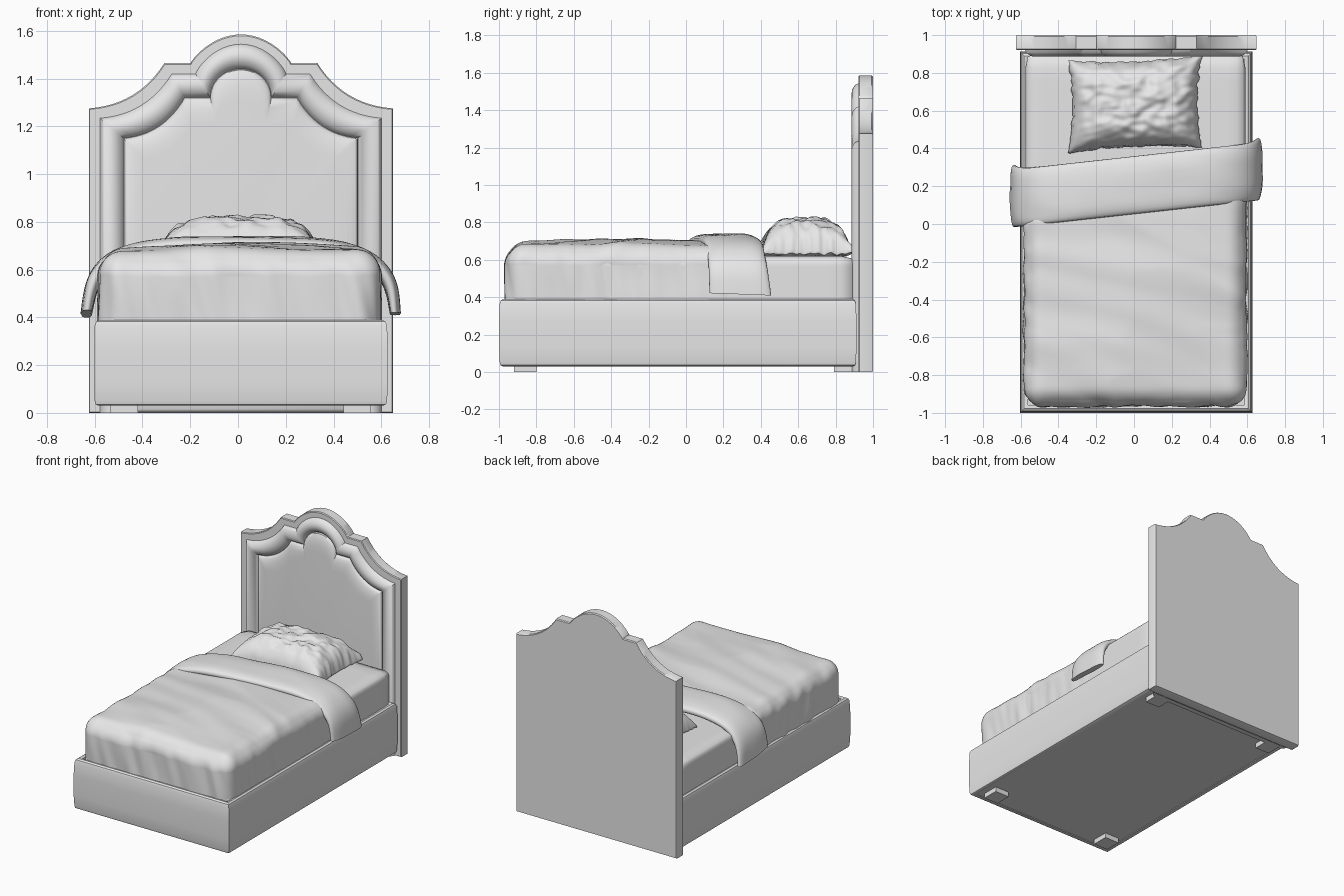
import bpy, bmesh
from math import sin, cos, pi
from mathutils import Vector, noise

CX = 0.012  # middle of the bed across x

old = bpy.data.objects.get("Cube")
if old:
    bpy.data.objects.remove(old, do_unlink=True)

grey = bpy.data.materials.new("light_grey")
grey.use_nodes = True
grey.diffuse_color = (0.8, 0.8, 0.8, 1)
grey.node_tree.nodes["Principled BSDF"].inputs["Base Color"].default_value = (0.8, 0.8, 0.8, 1)


def finish(name, bm, angle=0.6):
    bmesh.ops.recalc_face_normals(bm, faces=bm.faces)
    mesh = bpy.data.meshes.new(name)
    bm.to_mesh(mesh)
    bm.free()
    mesh.materials.append(grey)
    ob = bpy.data.objects.new(name, mesh)
    bpy.context.collection.objects.link(ob)
    bpy.ops.object.select_all(action='DESELECT')
    ob.select_set(True)
    bpy.context.view_layer.objects.active = ob
    bpy.ops.object.shade_smooth_by_angle(angle=angle)
    return ob


def loft(name, rings, first=True, last=True, wrap=False, angle=0.6):
    """Skin a row of closed rings, with optional end caps."""
    bm = bmesh.new()
    loops = [[bm.verts.new(p) for p in ring] for ring in rings]
    pairs = list(zip(loops, loops[1:]))
    if wrap:
        pairs.append((loops[-1], loops[0]))
    for a, b in pairs:
        for i in range(len(a)):
            j = (i + 1) % len(a)
            bm.faces.new((a[i], a[j], b[j], b[i]))
    if first and not wrap:
        bm.faces.new(loops[0])
    if last and not wrap:
        bm.faces.new(loops[-1])
    return finish(name, bm, angle)


def rect(x0, x1, y0, y1, z):
    return [(x0, y0, z), (x1, y0, z), (x1, y1, z), (x0, y1, z)]


def box(name, x0, x1, y0, y1, z0, z1):
    return loft(name, [rect(x0, x1, y0, y1, z0), rect(x0, x1, y0, y1, z1)])


def soft(name, cuts, place):
    """Dense cube whose unit coordinates are moved by a placing function."""
    bm = bmesh.new()
    bmesh.ops.create_cube(bm, size=2)
    bmesh.ops.subdivide_edges(bm, edges=bm.edges[:], cuts=cuts, use_grid_fill=True)
    for v in bm.verts:
        v.co = place(v.co.copy())
    return finish(name, bm, 1.0)


def rounded(u, lo, hi, r):
    """Point and normal on a box that is rounded except at its base."""
    p = Vector([l + (h - l) * (c + 1) / 2 for l, h, c in zip(lo, hi, u)])
    q = Vector([min(max(c, l + r), h - r) for c, l, h in zip(p, lo, hi)])
    if p.z < hi[2] - r:
        q.z = p.z
    d = p - q
    if d.length < 1e-6 or u.z < -0.999:
        return p if d.length < 1e-6 else q + d.normalized() * min(r, max(map(abs, d))), Vector()
    return q + d.normalized() * r, d.normalized()


# ---- headboard ----
def arch(w, zs, a, b, zt, top, k, n=12):
    """Stepped arch outline: side, sweeping shoulder, ledge and dome."""
    half = [(w, 0.0)]
    cx, cz = a + 0.35 * (w - a), zs + 0.08 * (zt - zs)
    for i in range(n + 1):
        t = i / n
        half.append(((1 - t) ** 2 * w + 2 * t * (1 - t) * cx + t * t * a,
                     (1 - t) ** 2 * zs + 2 * t * (1 - t) * cz + t * t * zt))
    for i in range(n + 1):
        t = pi / 2 * i / n
        half.append((b * cos(t), zt + (top - zt) * sin(t) ** k))
    half[-1] = (0, top)
    return half + [(-x, z) for x, z in half[-2::-1]]


def ring(outline, y, s=1.0, mid=0.6):
    return [(CX + x * s, y, mid + (z - mid) * s) for x, z in outline]


edge = arch(0.637, 1.275, 0.32, 0.21, 1.465, 1.585, 1.7)
outer = arch(0.59, 1.235, 0.29, 0.19, 1.42, 1.545, 1.6)
inner = arch(0.49, 1.15, 0.235, 0.128, 1.32, 1.44, 1.0)

loft("headboard", [ring(edge, y, s) for y, s in
                   ((0.922, 0.994), (0.927, 1), (0.993, 1), (1.0, 0.994))])

bands = []
for i in range(13):
    t = i / 12
    mix = [(a[0] + (b[0] - a[0]) * t, a[1] + (b[1] - a[1]) * t) for a, b in zip(outer, inner)]
    bands.append(ring(mix, 0.924 - 0.038 * max(sin(pi * t), 0) ** 0.6))
loft("headboard_moulding", bands, False, False, angle=0.8)

loft("headboard_padded_panel", [ring(inner, y, s) for y, s in
     ((0.924, 1), (0.911, 0.995), (0.903, 0.975), (0.896, 0.94), (0.892, 0.9), (0.89, 0.85))],
     first=False, angle=0.8)

# ---- base ----
profile = [(0.02, 0.03), (0.008, 0.036), (0.004, 0.05), (0, 0.13), (0, 0.27), (0.004, 0.365),
           (0.01, 0.382), (0.022, 0.39), (0.042, 0.385), (0.042, 0.03)]
loft("padded_side_rails", [rect(CX - 0.616 + d, CX + 0.616 - d, -1 + d, 0.912 - d, z)
                           for d, z in profile], wrap=True)
box("base_panel", CX - 0.58, CX + 0.58, -0.965, 0.88, 0.035, 0.06)
for sx, side in ((-1, "right"), (1, "left")):
    for y0, end in ((-0.92, "front"), (0.79, "back")):
        xs = sorted((CX + sx * 0.43, CX + sx * 0.545))
        box(f"{end}_{side}_leg", xs[0], xs[1], y0, y0 + 0.12, 0, 0.036)

# ---- mattress ----
soft("mattress", 24, lambda u: rounded(u, (-0.575, -0.93, 0.2), (0.59, 0.9, 0.62), 0.045)[0])


# ---- duvet ----
def duvet_point(u):
    p, n = rounded(u, (-0.582, -0.965, 0.375), (0.596, 0.2, 0.672), 0.1)
    up = max(n.z, 0)
    across = p.y + 0.25 * p.x
    top = noise.noise(Vector((p.x * 1.6, across * 6, 3)))
    crease = 1 - abs(noise.noise(Vector((p.x * 1.3, across * 4 + 0.6 * p.x, 8)))) * 2.5
    pleat = noise.noise(Vector((p.x * 13 + p.z * 3, p.y * 13 + p.z * 2, p.z * 2)))
    p += n * (up * (0.012 * top + 0.009 * max(crease, 0)) + (1 - up) * 0.013 * pleat)
    p.z += 0.03 * up * (1 - u.x ** 2) * (1 - u.y ** 4)
    p.y += 0.14 * u.x * max(0, (u.y + 0.2) / 1.2) ** 2
    return p


soft("duvet", 64, duvet_point)

# ---- turned-back fold across the duvet ----
sections = []
steps, around = 72, 28
for i in range(steps + 1):
    a = pi * (1 - i / steps)
    c, s = cos(a), max(sin(a), 0)
    x = 0.615 * abs(c) ** 0.55 * (1 if c > 0 else -1)
    z = 0.415 + 0.29 * s ** 0.55
    drop = max(0, (0.62 - z) / 0.2)
    nx, nz = Vector((x * abs(x) ** 3 * 4, max(z - 0.415, 0) * 1.6)).normalized()
    x += 0.03 * drop * (1 if c > 0 else -1)
    yc = 0.207 + 0.11 * x + 0.012 * drop
    half = 0.153 + 0.012 * drop
    loop = []
    for k in range(around):
        b = 2 * pi * k / around
        cb, sb = cos(b), sin(b)
        v = half * abs(cb) ** 0.7 * (1 if cb > 0 else -1)
        thick = 0.034 - 0.012 * min(drop, 1)
        h = thick * abs(sb) ** 0.7 * (1 if sb > 0 else -1)
        h += 0.008 * noise.noise(Vector((x * 4, v * 9 + x * 2, z * 5)))
        sag = 0.05 * drop * (v / half) * (-1 if c < 0 else -0.4)
        loop.append((CX + x + nx * h, yc + v, z + nz * h + 0.3 * sag))
    sections.append(loop)
loft("duvet_fold", sections, angle=1.0)


# ---- pillow ----
def pillow_point(u):
    a, b, c = u
    puff = (max(0, 1 - a ** 4) * max(0, 1 - abs(b) ** 3.5)) ** 0.55
    wrinkle = noise.noise(Vector((a * 5, b * 3, 2))) * 0.022
    frill = 0.012 * noise.noise(Vector((a * 7, b * 7, 5)))
    x = 0.005 + a * (0.355 - 0.025 * (1 - b * b)) + frill * abs(a) ** 6
    y = 0.635 + b * (0.245 - 0.02 * (1 - a * a)) + 0.015 * a + frill * abs(b) ** 6
    body = (0.006 + puff * (0.175 + wrinkle)) if c > 0 else (0.006 + 0.02 * puff)
    return Vector((x, y, 0.638 + frill + c * body))


soft("pillow", 44, pillow_point)
